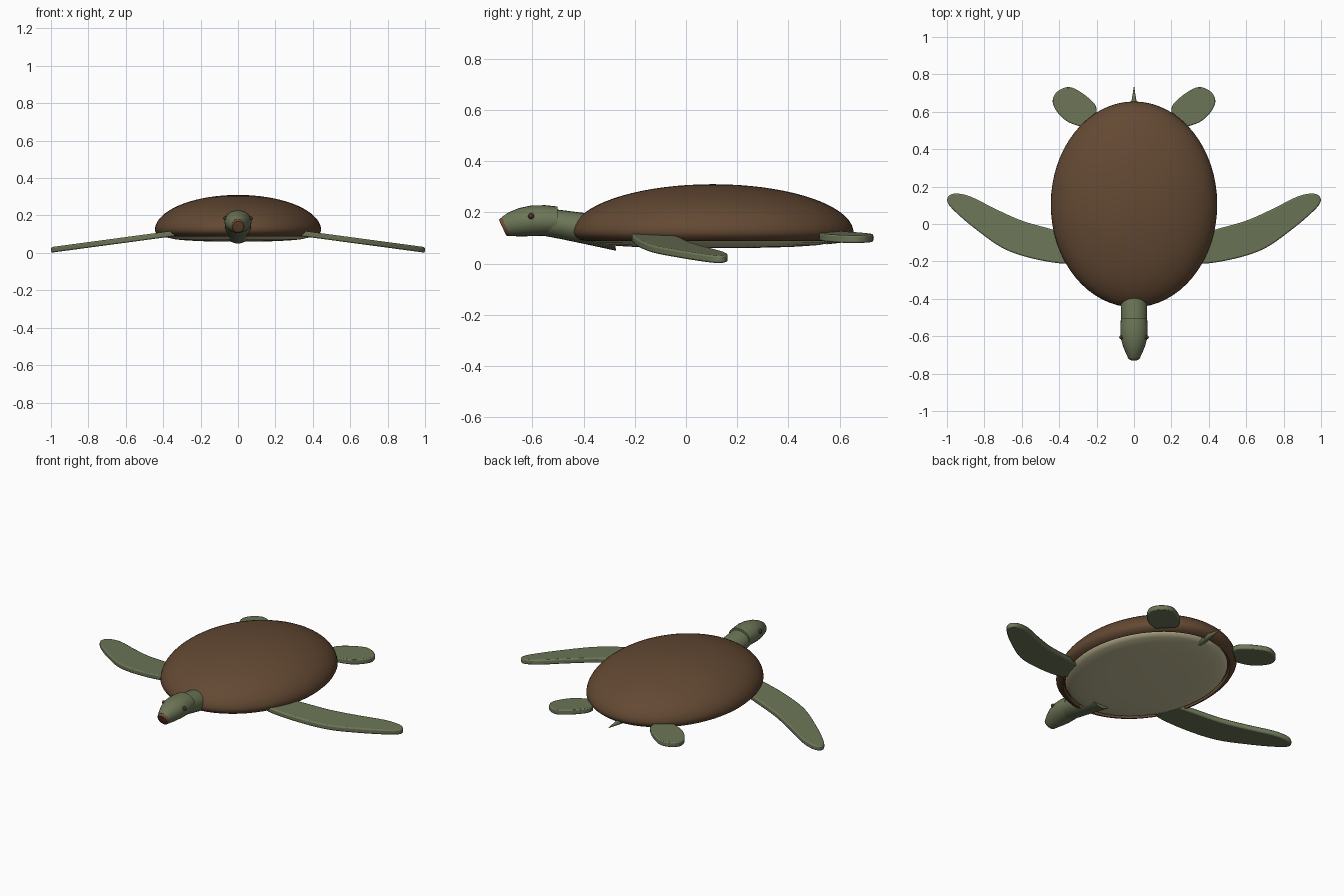
import bpy, bmesh, math
from mathutils import Vector

cube = bpy.data.objects.get("Cube")
if cube:
    bpy.data.objects.remove(cube, do_unlink=True)


def material(name, rgb):
    m = bpy.data.materials.new(name)
    m.use_nodes = True
    m.diffuse_color = (*rgb, 1)
    bsdf = m.node_tree.nodes["Principled BSDF"]
    bsdf.inputs["Base Color"].default_value = (*rgb, 1)
    bsdf.inputs["Roughness"].default_value = 0.8
    return m


SHELL = material("shell brown", (0.125, 0.066, 0.033))
SKIN = material("skin green", (0.15, 0.18, 0.095))
BELLY = material("belly cream", (0.56, 0.52, 0.32))
BEAK = material("beak brown", (0.17, 0.075, 0.036))
EYE = material("eye brown", (0.06, 0.035, 0.02))


def finish(name, bm, mat, angle=40):
    bmesh.ops.recalc_face_normals(bm, faces=bm.faces)
    mesh = bpy.data.meshes.new(name)
    bm.to_mesh(mesh)
    bm.free()
    mesh.materials.append(mat)
    ob = bpy.data.objects.new(name, mesh)
    bpy.context.collection.objects.link(ob)
    bpy.ops.object.select_all(action="DESELECT")
    ob.select_set(True)
    bpy.context.view_layer.objects.active = ob
    bpy.ops.object.shade_smooth_by_angle(angle=math.radians(angle))
    return ob


def loft(name, rings, mat):
    """Skin a list of equal point rings and cap both ends."""
    bm = bmesh.new()
    loops = [[bm.verts.new(p) for p in ring] for ring in rings]
    n = len(loops[0])
    for a, b in zip(loops, loops[1:]):
        for i in range(n):
            j = (i + 1) % n
            bm.faces.new((a[i], a[j], b[j], b[i]))
    bm.faces.new(loops[0])
    bm.faces.new(loops[-1])
    return finish(name, bm, mat)


def circle(n):
    return [(math.cos(t), math.sin(t)) for t in (2 * math.pi * i / n for i in range(n))]


def oval(scale, z):
    """Horizontal ring following the outline of the shell."""
    return [Vector((0.445 * scale * c, 0.105 + 0.55 * scale * s, z)) for c, s in circle(64)]


def section(y, z, rx, rz, lean=0.0, n=24):
    """Upright ring across the body; lean pushes its top forward."""
    return [Vector((rx * c, y - lean * s, z + rz * s)) for c, s in circle(n)]


def spline(points, steps=5):
    """Smooth open curve through the points."""
    pts = [Vector(p) for p in points]
    pts = [pts[0]] + pts + [pts[-1]]
    out = []
    for a, b, c, d in zip(pts, pts[1:], pts[2:], pts[3:]):
        for k in range(steps):
            t = k / steps
            out.append(0.5 * (2 * b + (c - a) * t + (2 * a - 5 * b + 4 * c - d) * t * t
                              + (3 * b - a - 3 * c + d) * t ** 3))
    return out + [pts[-1]]


def flipper(name, outline, side, height, thickness):
    """Rounded slab whose height follows its distance from the body."""
    bm = bmesh.new()
    verts = [bm.verts.new((side * p.x, p.y, height(p.x) - thickness / 2))
             for p in spline(outline)]
    face = bm.faces.new(verts)
    top = bmesh.ops.extrude_face_region(bm, geom=[face])["geom"]
    bmesh.ops.translate(bm, vec=(0, 0, thickness),
                        verts=[g for g in top if isinstance(g, bmesh.types.BMVert)])
    ob = finish(name, bm, SKIN, 50)
    bevel = ob.modifiers.new("soft rim", "BEVEL")
    bevel.width = 0.007
    bevel.segments = 2
    bevel.limit_method = "ANGLE"
    bevel.angle_limit = math.radians(50)


# Shell: dome, rolled lip and recessed underside
dome = []
for i in range(19):
    a = math.radians(89.5 - 89.5 * i / 18)
    dome.append(oval(math.cos(a), 0.12 + 0.19 * math.sin(a)))
lip = [oval(s, z) for s, z in [(0.985, 0.107), (0.955, 0.094), (0.925, 0.089),
                              (0.915, 0.11), (0.5, 0.11)]]
loft("shell", dome + lip, SHELL)

# Belly plate
loft("belly_plate", [oval(s, z) for s, z in [
    (0.89, 0.112), (0.9, 0.1), (0.885, 0.09), (0.84, 0.081), (0.75, 0.072),
    (0.6, 0.066), (0.4, 0.062), (0.02, 0.06)]], BELLY)

# Neck and head
loft("neck", [section(-0.56, 0.16, 0.062, 0.053, 0.01),
              section(-0.5, 0.154, 0.069, 0.058, 0.01),
              section(-0.4, 0.137, 0.071, 0.062, 0.01),
              section(-0.285, 0.118, 0.072, 0.068, 0.012)], SKIN)
loft("head", [section(-0.705, 0.145, 0.036, 0.037, 0.015),
              section(-0.685, 0.153, 0.046, 0.046, 0.01),
              section(-0.65, 0.161, 0.06, 0.055, 0.005),
              section(-0.605, 0.167, 0.072, 0.06),
              section(-0.55, 0.168, 0.073, 0.06),
              section(-0.503, 0.167, 0.07, 0.056)], SKIN)

# Beak
loft("beak", [section(-0.717, 0.14, 0.029, 0.03, 0.014),
              section(-0.712, 0.141, 0.034, 0.034, 0.015),
              section(-0.7, 0.146, 0.0375, 0.0385, 0.015)], BEAK)

# Tail
loft("tail", [section(0.55, 0.095, 0.026, 0.02, n=12),
              section(0.64, 0.098, 0.016, 0.013, n=12),
              section(0.735, 0.1, 0.001, 0.001, n=12)], SKIN)

# Flipper outlines for one side
front = [(0.29, -0.09), (0.31, -0.19), (0.37, -0.212), (0.54, -0.185), (0.7, -0.13),
         (0.85, -0.025), (0.95, 0.06), (0.995, 0.112), (0.992, 0.148), (0.95, 0.163),
         (0.87, 0.145), (0.74, 0.08), (0.6, 0.018), (0.44, -0.028), (0.33, -0.06)]
rear = [(0.2, 0.595), (0.208, 0.638), (0.27, 0.695), (0.345, 0.732), (0.41, 0.708),
        (0.435, 0.66), (0.415, 0.605), (0.36, 0.55), (0.285, 0.52)]

for side, word in ((1, "left"), (-1, "right")):
    flipper("front_flipper_" + word, front, side, lambda x: 0.016 + 0.134 * (1 - x), 0.03)
    flipper("rear_flipper_" + word, rear, side, lambda x: 0.11 - 0.065 * (x - 0.2), 0.03)
    # Eye
    bm = bmesh.new()
    bmesh.ops.create_uvsphere(bm, u_segments=12, v_segments=8, radius=0.012)
    bmesh.ops.translate(bm, vec=(side * 0.067, -0.605, 0.185), verts=bm.verts)
    finish("eye_" + word, bm, EYE)
